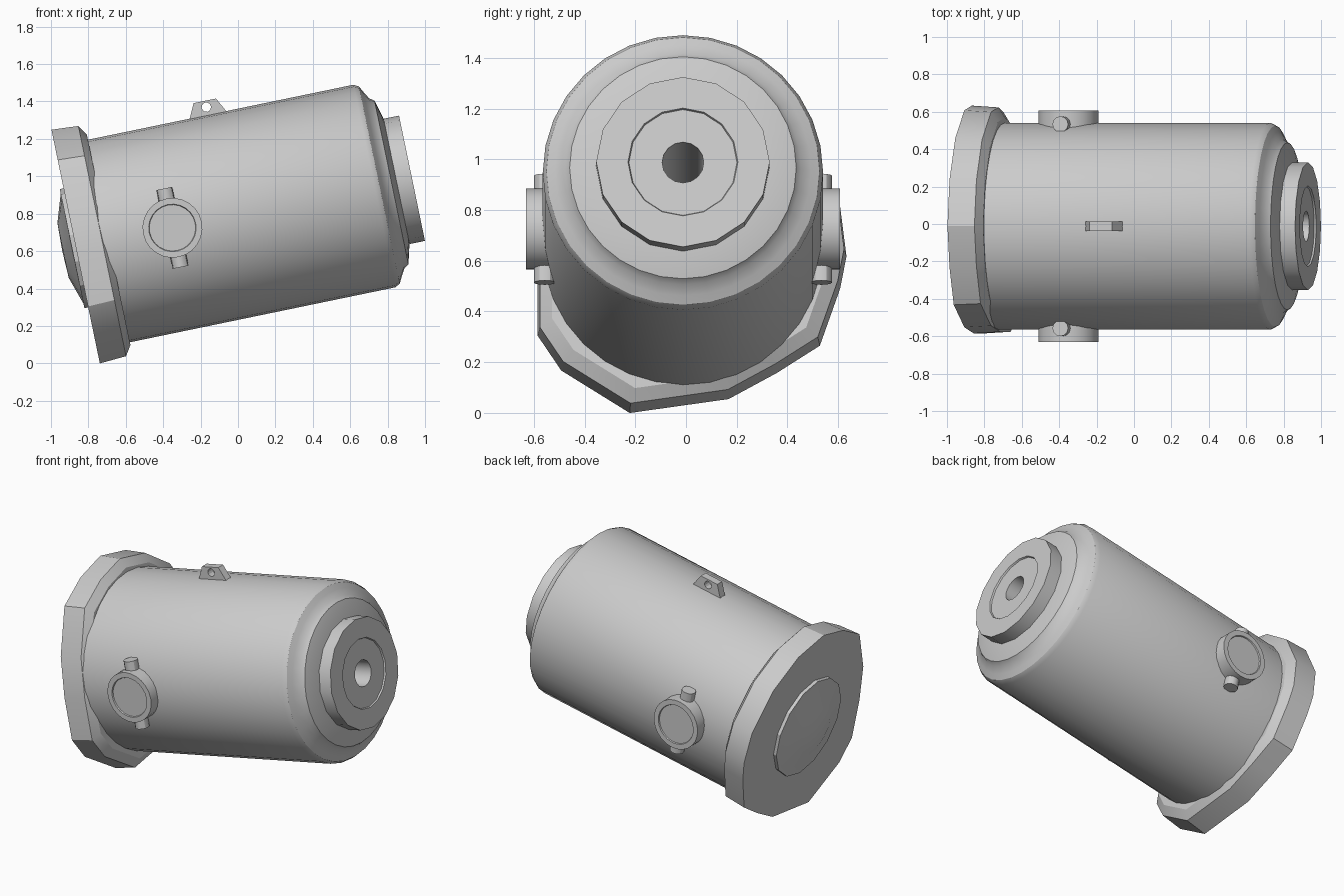
import bpy, bmesh, math
from mathutils import Matrix, Vector

cube = bpy.data.objects.get("Cube")
if cube:
    bpy.data.objects.remove(cube, do_unlink=True)

# Single painted metal colour
grey = bpy.data.materials.new("light_grey")
grey.use_nodes = True
colour = (0.6, 0.6, 0.6, 1)
grey.diffuse_color = colour
grey.node_tree.nodes["Principled BSDF"].inputs["Base Color"].default_value = colour

# Tilted frame: local x runs along the barrel axis
TILT = Matrix.Translation((0, -0.012, 0.797)) @ Matrix.Rotation(math.radians(-11.7), 4, 'Y')


def finish(name, bm, smooth=None):
    bmesh.ops.recalc_face_normals(bm, faces=bm.faces[:])
    mesh = bpy.data.meshes.new(name)
    bm.to_mesh(mesh)
    bm.free()
    obj = bpy.data.objects.new(name, mesh)
    bpy.context.collection.objects.link(obj)
    mesh.materials.append(grey)
    obj.matrix_world = TILT
    if smooth:
        bpy.ops.object.select_all(action='DESELECT')
        obj.select_set(True)
        bpy.context.view_layer.objects.active = obj
        bpy.ops.object.shade_smooth_by_angle(angle=math.radians(smooth))
    return obj


def lathe(name, profile, sides, frame=Matrix(), smooth=30):
    """Spin (along, radius) points around the local x axis, then place by frame."""
    bm = bmesh.new()
    verts = [bm.verts.new((a, 0, r)) for a, r in profile]
    edges = [bm.edges.new(pair) for pair in zip(verts, verts[1:])]
    bmesh.ops.spin(bm, geom=verts + edges, cent=(0, 0, 0), axis=(1, 0, 0),
                   angle=math.tau, steps=sides, use_merge=True)
    bmesh.ops.remove_doubles(bm, verts=bm.verts[:], dist=0.0005)
    bm.transform(frame)
    return finish(name, bm, smooth)


# Barrel with rounded shoulder
lathe("barrel", [(-0.8, 0.553), (0.745, 0.553), (0.772, 0.538), (0.789, 0.505),
                 (0.812, 0.465), (0.838, 0.447), (0.866, 0.34), (0.866, 0.3)], 32)

# End boss with shallow recess and deep bore
lathe("end_boss", [(0.84, 0.342), (0.95, 0.342), (0.95, 0.217), (0.94, 0.213),
                   (0.94, 0.082), (0.1, 0.082), (0.1, 0)], 16)

# Irregular flange plate: outline in (y, height), chamfered towards the barrel
outline = [(0, 0.645), (-0.22, 0.59), (-0.42, 0.48), (-0.54, 0.2), (-0.573, -0.05),
           (-0.573, -0.32), (-0.48, -0.46), (-0.21, -0.631), (0.18, -0.575),
           (0.37, -0.47), (0.54, -0.36), (0.62, -0.13), (0.645, 0),
           (0.62, 0.2), (0.47, 0.44), (0.25, 0.59)]
bm = bmesh.new()
rings = []
for along, scale in ((-0.885, 1), (-0.74, 0.985), (-0.705, 0.9)):
    rings.append([bm.verts.new((along, y * scale, w * scale)) for y, w in outline])
bm.faces.new(rings[0])
bm.faces.new(rings[-1])
count = len(outline)
for a, b in zip(rings, rings[1:]):
    for i in range(count):
        j = (i + 1) % count
        bm.faces.new((a[i], a[j], b[j], b[i]))
finish("flange", bm, 25)

# Low dome on a thin disc in the flange face
lathe("flange_dome", [(-0.88, 0.325), (-0.906, 0.325), (-0.906, 0.3),
                      (-0.955, 0.15), (-0.96, 0)], 14, smooth=20)

# Side trunnions, each with a cross pin
for side, label in ((1, "back"), (-1, "front")):
    place = Matrix.Translation((-0.358, 0, 0)) @ Matrix.Rotation(side * math.pi / 2, 4, 'Z')
    lathe(label + "_trunnion", [(0.48, 0), (0.48, 0.16), (0.62, 0.16), (0.62, 0.127),
                                (0.612, 0.124), (0.612, 0)], 24, place)
    upright = (Matrix.Translation((-0.358, side * 0.545, 0))
               @ Matrix.Rotation(-math.pi / 2, 4, 'Y'))
    lathe(label + "_pin", [(-0.215, 0), (-0.215, 0.043), (0.215, 0.043), (0.215, 0)],
          12, upright)

# Lifting lug with a round eye
bm = bmesh.new()
plate = [(-0.155, 0.54), (-0.112, 0.63), (0.01, 0.63), (0.057, 0.54)]
eye = [(-0.05 + 0.025 * math.cos(t * math.tau / 12), 0.595 + 0.025 * math.sin(t * math.tau / 12))
       for t in range(12)]
edges = []
for loop in (plate, eye):
    vs = [bm.verts.new((u, -0.025, w)) for u, w in loop]
    edges += [bm.edges.new((vs[i - 1], vs[i])) for i in range(len(vs))]
bmesh.ops.triangle_fill(bm, use_beauty=True, edges=edges)
grown = bmesh.ops.extrude_face_region(bm, geom=bm.faces[:], use_keep_orig=True)["geom"]
bmesh.ops.translate(bm, vec=Vector((0, 0.05, 0)),
                    verts=[g for g in grown if isinstance(g, bmesh.types.BMVert)])
finish("lifting_lug", bm)
